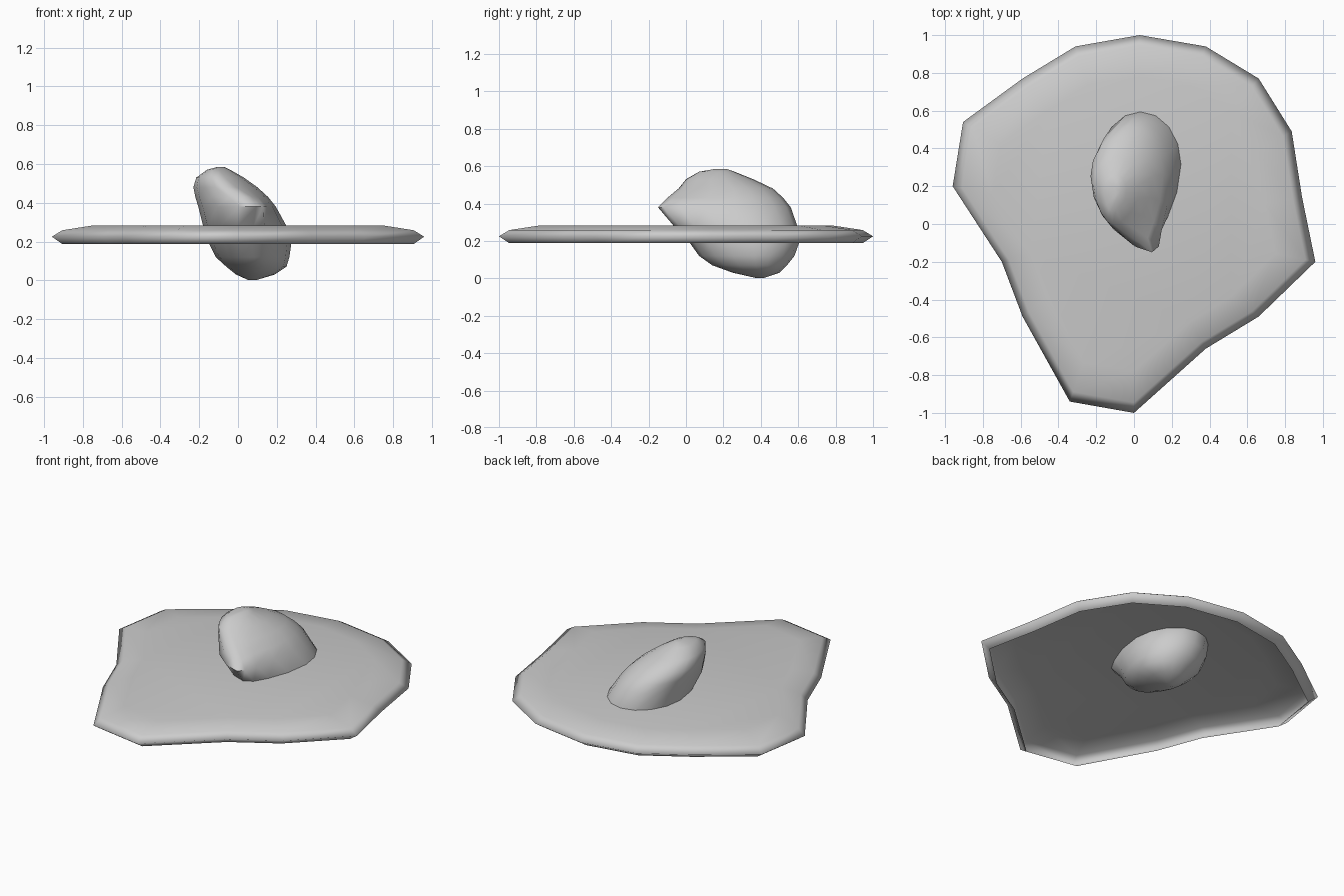
import bpy, math

if "Cube" in bpy.data.objects:
    bpy.data.objects.remove(bpy.data.objects["Cube"])


def loft(name, rings, smooth_angle, open_bottom=False):
    """Skin a stack of closed rings, cap the top and optionally the bottom."""
    n = len(rings[0])
    verts = [p for r in rings for p in r]
    faces = [(k * n + i, k * n + (i + 1) % n, (k + 1) * n + (i + 1) % n, (k + 1) * n + i)
             for k in range(len(rings) - 1) for i in range(n)]
    if not open_bottom:
        faces.append(tuple(reversed(range(n))))
    faces.append(tuple(range(len(verts) - n, len(verts))))
    mesh = bpy.data.meshes.new(name)
    mesh.from_pydata(verts, [], faces)
    ob = bpy.data.objects.new(name, mesh)
    bpy.context.collection.objects.link(ob)
    bpy.ops.object.select_all(action='DESELECT')
    ob.select_set(True)
    bpy.context.view_layer.objects.active = ob
    bpy.ops.object.shade_smooth_by_angle(angle=math.radians(smooth_angle))
    return ob


# Flat slab: irregular outline, counter-clockwise, rolled rim, hollow underneath
outline = [(0.96, -0.20), (0.89, 0.14), (0.835, 0.49), (0.66, 0.77), (0.38, 0.94),
           (0.03, 1.0), (-0.31, 0.94), (-0.59, 0.77), (-0.905, 0.54), (-0.96, 0.20),
           (-0.70, -0.20), (-0.59, -0.49), (-0.34, -0.94), (0.0, -1.0),
           (0.38, -0.66), (0.66, -0.49)]
levels = [(0.188, 0.945), (0.225, 1.0), (0.258, 0.945), (0.283, 0.78)]
loft("slab", [[(x * s, y * s, z) for x, y in outline] for z, s in levels], 120, True)

# Leaning pebble through the slab: height, x range, y range, x of the front tip
sections = [(0.003, 0.05, 0.10, 0.37, 0.42, 0.07), (0.03, -0.01, 0.19, 0.25, 0.50, 0.09),
            (0.07, -0.06, 0.25, 0.14, 0.54, 0.09), (0.12, -0.115, 0.265, 0.07, 0.58, 0.08),
            (0.19, -0.15, 0.275, 0.02, 0.605, 0.07), (0.28, -0.18, 0.25, -0.065, 0.595, 0.08),
            (0.38, -0.205, 0.195, -0.15, 0.56, 0.095), (0.43, -0.22, 0.155, -0.10, 0.52, 0.03),
            (0.48, -0.23, 0.10, -0.04, 0.465, -0.06), (0.53, -0.215, 0.03, 0.0, 0.36, -0.11),
            (0.57, -0.16, -0.04, 0.07, 0.26, -0.12), (0.584, -0.11, -0.07, 0.15, 0.22, -0.09)]
rings = []
for z, x0, x1, y0, y1, tip in sections:
    cx, cy = (x0 + x1) / 2, y0 + 0.58 * (y1 - y0)
    ring = []
    for i in range(16):
        c, s = math.cos(i * math.tau / 16), math.sin(i * math.tau / 16)
        front = max(0, -s)
        x = cx + (x1 - x0) / 2 * c * (1 - 0.2 * front ** 2) + (tip - cx) * front ** 4
        ring.append((x, cy + (s * (y1 - cy) if s > 0 else s * (cy - y0)), z))
    rings.append(ring)
loft("pebble", rings, 60)
